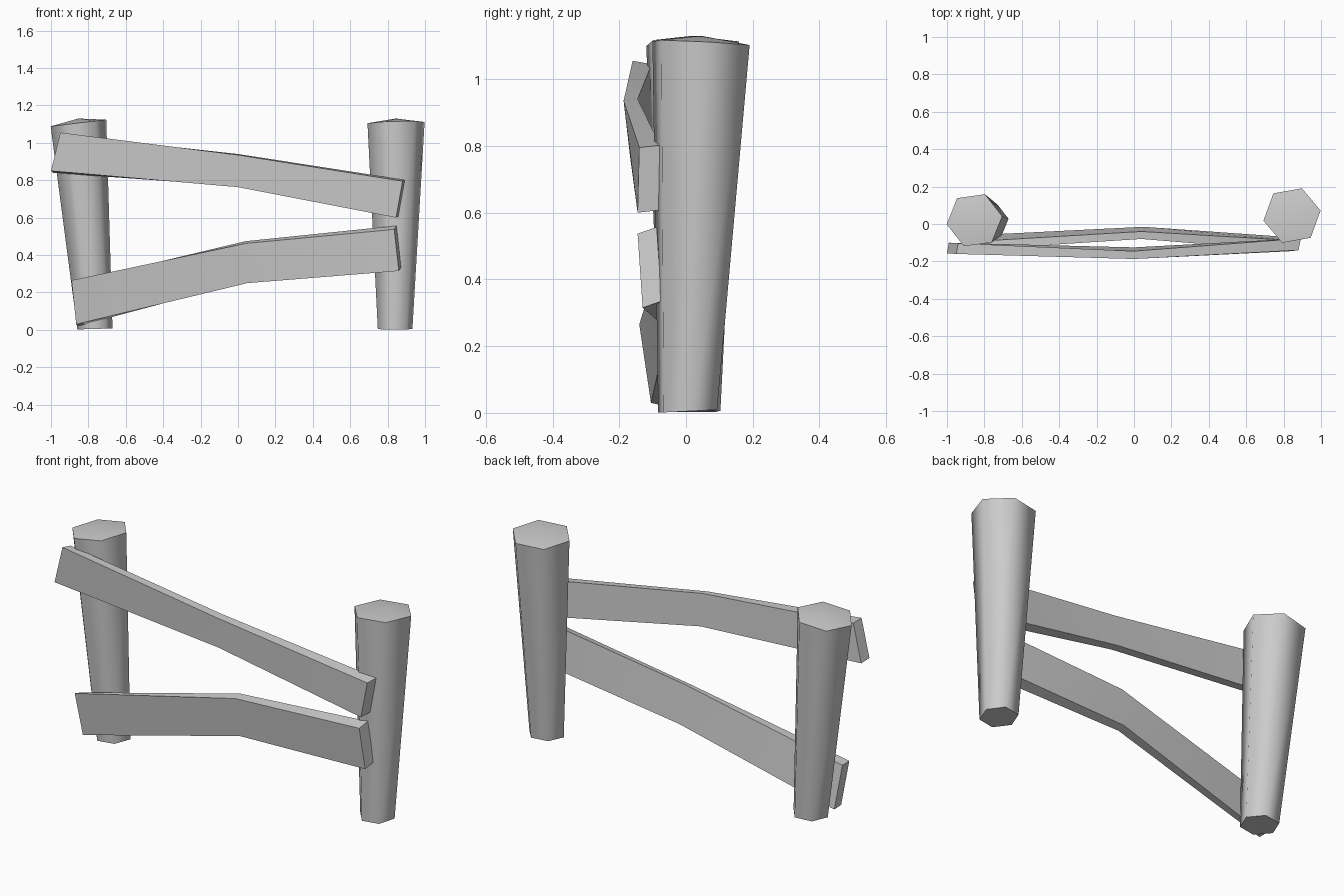
import bpy, bmesh
from math import radians, cos, sin
from mathutils import Vector

if "Cube" in bpy.data.objects:
    bpy.data.objects.remove(bpy.data.objects["Cube"], do_unlink=True)

grey = bpy.data.materials.new("plain_grey")
grey.use_nodes = True
tone = (0.6, 0.6, 0.6, 1)
grey.diffuse_color = tone
grey.node_tree.nodes["Principled BSDF"].inputs["Base Color"].default_value = tone


def finish(bm, name):
    """Turn the bmesh into an object, smooth over all but the square edges."""
    bmesh.ops.recalc_face_normals(bm, faces=bm.faces)
    mesh = bpy.data.meshes.new(name)
    bm.to_mesh(mesh)
    bm.free()
    mesh.materials.append(grey)
    obj = bpy.data.objects.new(name, mesh)
    bpy.context.collection.objects.link(obj)
    bpy.ops.object.select_all(action='DESELECT')
    obj.select_set(True)
    bpy.context.view_layer.objects.active = obj
    bpy.ops.object.shade_smooth_by_angle(angle=radians(70))


def ring(bm, centre, radius, turn, slope):
    """Hexagon whose plane is tilted by slope along x and y."""
    verts = []
    for i in range(6):
        a = radians(turn + 60 * i)
        dx, dy = radius * cos(a), radius * sin(a)
        verts.append(bm.verts.new(Vector(centre) + Vector((dx, dy, dx * slope[0] + dy * slope[1]))))
    return verts


def post(name, base, base_r, top, top_r, turn, base_slope, top_slope, peak):
    """Leaning hexagonal post that widens upwards to a slightly peaked cap."""
    bm = bmesh.new()
    low = ring(bm, base, base_r, turn, base_slope)
    high = ring(bm, top, top_r, turn, top_slope)
    apex = bm.verts.new((top[0], top[1], peak))
    bm.faces.new(low)
    for i in range(6):
        j = (i + 1) % 6
        bm.faces.new((low[i], low[j], high[j], high[i]))
        bm.faces.new((high[i], high[j], apex))
    finish(bm, name)


def rail(name, stations):
    """Bent plank: each station is front top, front bottom, offset to the back."""
    bm = bmesh.new()
    loops = []
    for top, bottom, depth in stations:
        t, b, d = Vector(top), Vector(bottom), Vector(depth)
        loops.append([bm.verts.new(p) for p in (t, b, b + d, t + d)])
    for a, b in zip(loops, loops[1:]):
        for i in range(4):
            j = (i + 1) % 4
            bm.faces.new((a[i], a[j], b[j], b[i]))
    bm.faces.new(loops[0])
    bm.faces.new(loops[-1])
    finish(bm, name)


# Posts
post("right_post", (-0.765, 0.015, 0.005), 0.095, (-0.853, 0.02, 1.106), 0.15,
     8, (0.03, 0), (0.12, 0), 1.13)
post("left_post", (0.84, 0.005, 0.005), 0.094, (0.845, 0.045, 1.108), 0.155,
     10, (0, 0.05), (0.03, -0.05), 1.13)

# Rails, from the model's right to its left
rail("upper_rail", [
    ((-0.95, -0.16, 1.055), (-1.0, -0.157, 0.85), (0.01, 0.057, -0.01)),
    ((0, -0.187, 0.935), (0, -0.167, 0.763), (0, 0.042, 0.005)),
    ((0.88, -0.14, 0.795), (0.845, -0.145, 0.6), (0.012, 0.063, 0.007)),
])
rail("lower_rail", [
    ((-0.89, -0.14, 0.265), (-0.865, -0.105, 0.03), (0.01, 0.045, -0.01)),
    ((0.04, -0.08, 0.462), (0.05, -0.055, 0.25), (0, 0.04, 0.012)),
    ((0.835, -0.145, 0.537), (0.86, -0.13, 0.315), (0.012, 0.057, 0.02)),
])
